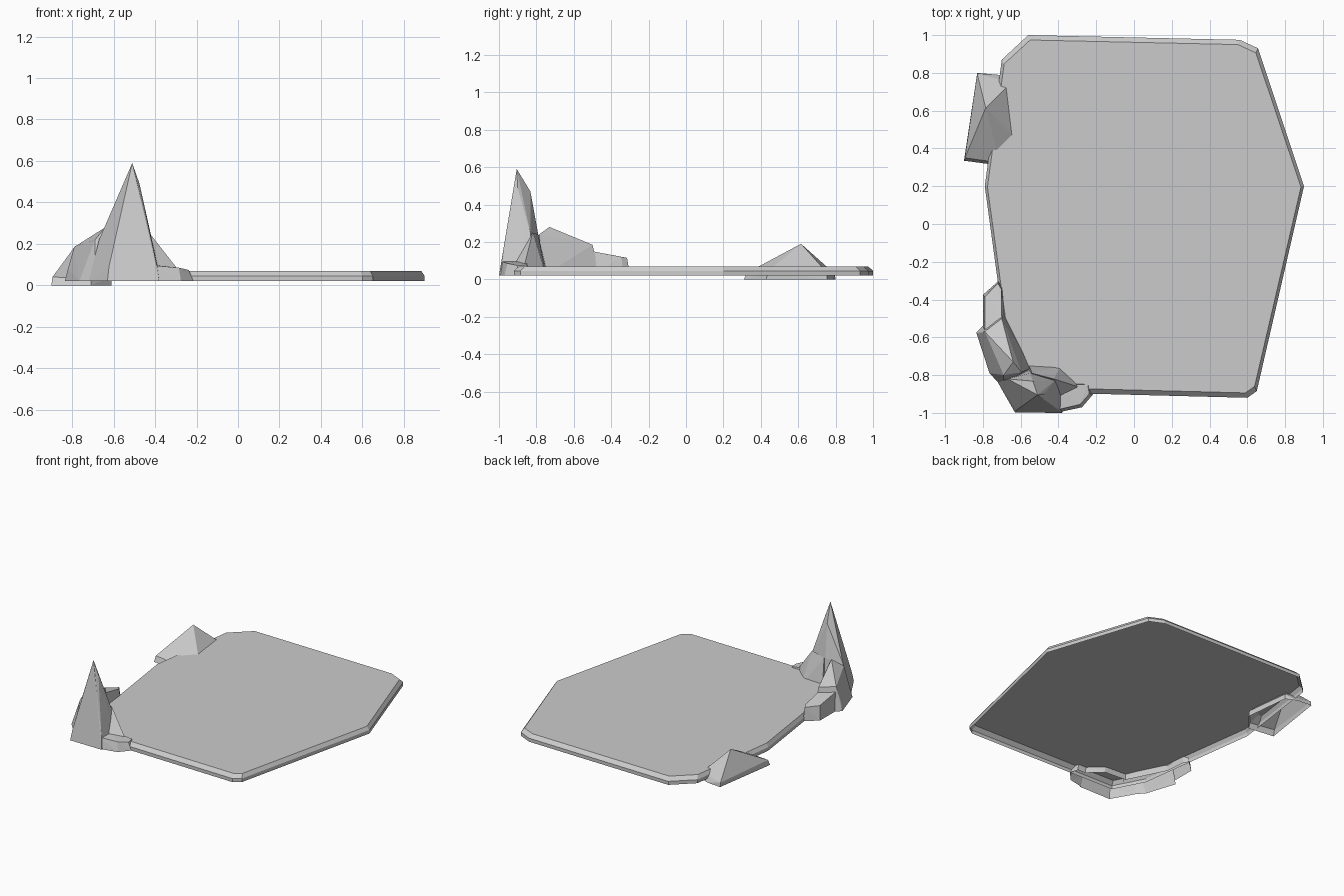
import bpy, bmesh

if "Cube" in bpy.data.objects:
    bpy.data.objects.remove(bpy.data.objects["Cube"])


def finish(bm, name):
    bmesh.ops.recalc_face_normals(bm, faces=bm.faces[:])
    me = bpy.data.meshes.new(name)
    bm.to_mesh(me)
    bm.free()
    ob = bpy.data.objects.new(name, me)
    bpy.context.collection.objects.link(ob)
    return ob


def rock(name, floor, base, upper):
    """Faceted rock: hull over a base outline and upper points."""
    bm = bmesh.new()
    for x, y in base:
        bm.verts.new((x, y, floor))
    for p in upper:
        bm.verts.new(p)
    res = bmesh.ops.convex_hull(bm, input=bm.verts[:])
    loose = {g for g in res["geom_interior"] + res["geom_unused"]
             if isinstance(g, bmesh.types.BMVert)}
    bmesh.ops.delete(bm, geom=list(loose), context='VERTS')
    return finish(bm, name)


def open_below(ob, floor):
    """Remove the faces lying on the floor, leaving a hollow shell."""
    bm = bmesh.new()
    bm.from_mesh(ob.data)
    under = [f for f in bm.faces if all(abs(v.co.z - floor) < 1e-4 for v in f.verts)]
    bmesh.ops.delete(bm, geom=under, context='FACES')
    bm.to_mesh(ob.data)
    bm.free()


# Flat slab with a chamfered upper rim, hollow below
outline = [(-.56, 1), (-.70, .87), (-.79, .2), (-.67, -.68), (-.56, -.89),
           (.60, -.92), (.65, -.885), (.90, .2), (.657, .93), (.56, .975)]
bm = bmesh.new()
rings = []
for z, sx, sy in ((.02, 1, 1), (.045, 1, 1), (.07, .982, .973)):
    rings.append([bm.verts.new((x * sx, .04 + (y - .04) * sy, z)) for x, y in outline])
n = len(outline)
for a, b in zip(rings, rings[1:]):
    for i in range(n):
        j = (i + 1) % n
        bm.faces.new((a[i], a[j], b[j], b[i]))
bm.faces.new(rings[-1])
finish(bm, "slab")

# Low pyramid rock on the left edge
side = rock("side_rock", 0,
            [(-.90, .335), (-.71, .31), (-.61, .43), (-.645, .755), (-.72, .79), (-.83, .80)],
            [(-.895, .35, .04), (-.71, .325, .035), (-.612, .435, .04),
             (-.65, .75, .04), (-.83, .795, .03), (-.785, .615, .19)])
open_below(side, 0)

# Tall spike at the front left corner
spike = rock("corner_rocks", .02,
             [(-.63, -.998), (-.38, -1), (-.37, -.84), (-.55, -.77), (-.72, -.84)],
             [(-.622, -.985, .09), (-.39, -.985, .09), (-.51, -.905, .59),
              (-.475, -.90, .49), (-.535, -.832, .47), (-.42, -.83, .24),
              (-.55, -.79, .24), (-.67, -.82, .22)])

parts = [
    # Inner shoulder beside the spike
    rock("shoulder_rock", .02,
         [(-.28, -.85), (-.385, -.75), (-.56, -.74), (-.55, -.90), (-.37, -.95)],
         [(-.425, -.82, .25), (-.54, -.79, .24), (-.30, -.86, .09)]),
    # Low stone in front of the shoulder
    rock("low_front_rock", .02,
         [(-.41, -.999), (-.275, -.97), (-.215, -.90), (-.23, -.84), (-.43, -.84)],
         [(-.41, -.984, .096), (-.285, -.955, .085), (-.237, -.90, .074),
          (-.245, -.85, .076), (-.42, -.85, .10)]),
    # Long ridge along the left side
    rock("ridge_rock", .02,
         [(-.835, -.575), (-.765, -.79), (-.69, -.87), (-.54, -.76), (-.69, -.46), (-.79, -.53)],
         [(-.64, -.73, .28), (-.595, -.785, .24), (-.79, -.57, .185),
          (-.70, -.50, .185), (-.69, -.80, .22), (-.82, -.58, .08)]),
    # Small block at the end of the ridge
    rock("end_rock", .02,
         [(-.80, -.58), (-.80, -.375), (-.715, -.30), (-.695, -.335), (-.68, -.50)],
         [(-.79, -.57, .15), (-.79, -.385, .12), (-.72, -.315, .115),
          (-.702, -.345, .12), (-.70, -.50, .15)]),
]

# Weld the corner stones into one outer shell
for p in parts:
    mod = spike.modifiers.new("weld", 'BOOLEAN')
    mod.operation = 'UNION'
    mod.solver = 'EXACT'
    mod.object = p
deps = bpy.context.evaluated_depsgraph_get()
spike_mesh = bpy.data.meshes.new_from_object(spike.evaluated_get(deps))
spike.modifiers.clear()
spike.data = spike_mesh
for p in parts:
    bpy.data.objects.remove(p)
open_below(spike, .02)
